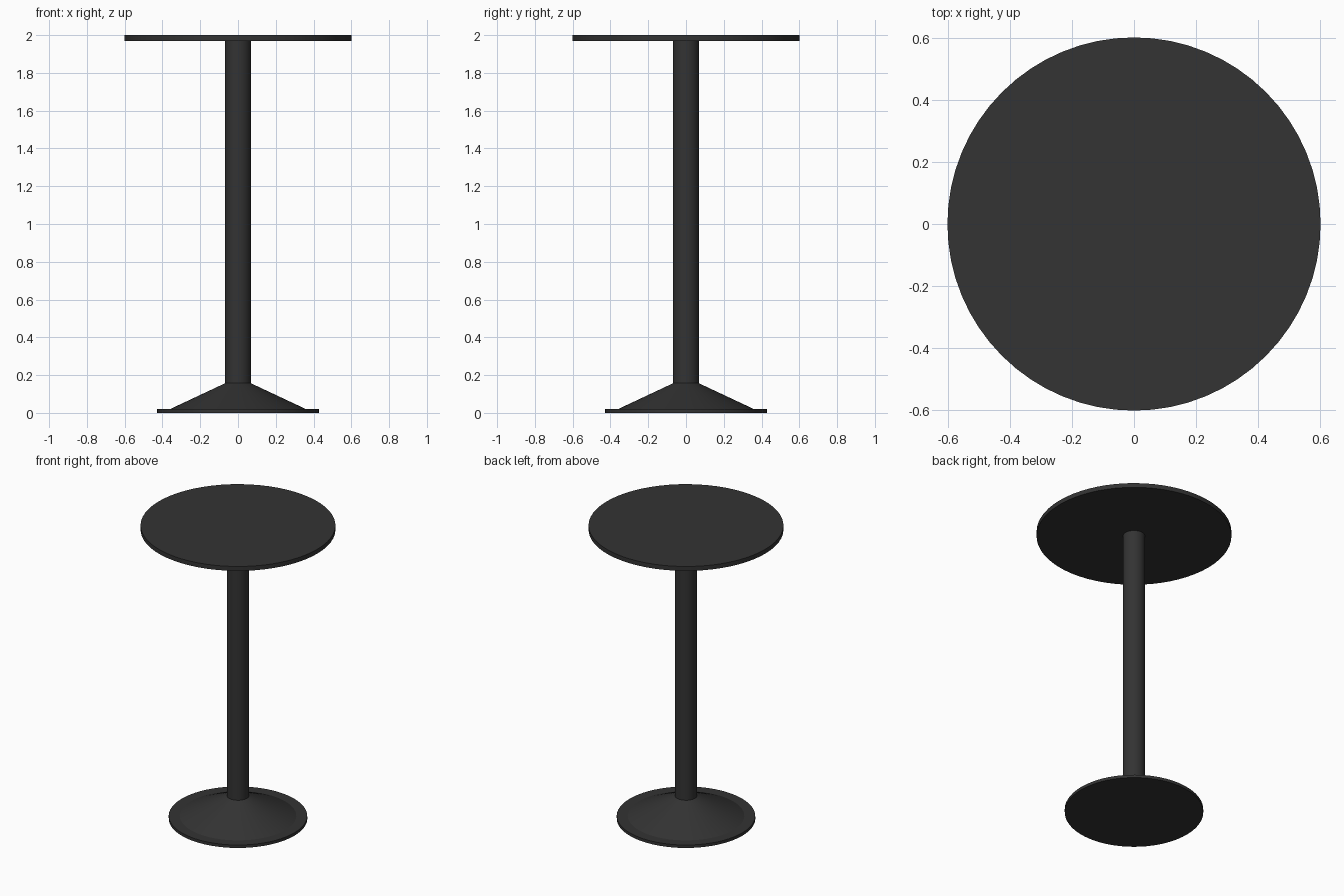
import bpy, bmesh, math

if "Cube" in bpy.data.objects:
    bpy.data.objects.remove(bpy.data.objects["Cube"])

# Single dark finish
mat = bpy.data.materials.new("charcoal black")
mat.diffuse_color = (0.033, 0.033, 0.033, 1)
mat.use_nodes = True
mat.node_tree.nodes["Principled BSDF"].inputs["Base Color"].default_value = mat.diffuse_color


def lathe(name, profile, segments=64):
    """Revolve (radius, z) points round the z axis, capping both ends."""
    bm = bmesh.new()
    rings = [[bm.verts.new((r * math.cos(2 * math.pi * i / segments),
                            r * math.sin(2 * math.pi * i / segments), z))
              for i in range(segments)] for r, z in profile]
    for a, b in zip(rings, rings[1:]):
        for i in range(segments):
            j = (i + 1) % segments
            bm.faces.new((a[i], a[j], b[j], b[i]))
    bm.faces.new(rings[0][::-1])
    bm.faces.new(rings[-1])
    mesh = bpy.data.meshes.new(name)
    bm.to_mesh(mesh)
    bm.free()
    mesh.materials.append(mat)
    ob = bpy.data.objects.new(name, mesh)
    bpy.context.collection.objects.link(ob)
    bpy.ops.object.select_all(action='DESELECT')
    ob.select_set(True)
    bpy.context.view_layer.objects.active = ob
    bpy.ops.object.shade_smooth_by_angle(angle=math.radians(20))


# Foot: thin disc with a cone rising to the column
lathe("base", [(0.428, 0), (0.428, 0.02), (0.36, 0.02), (0.068, 0.157)])
# Column
lathe("column", [(0.068, 0.155), (0.068, 1.972)])
# Round top
lathe("table_top", [(0.602, 1.97), (0.602, 2.0)])
